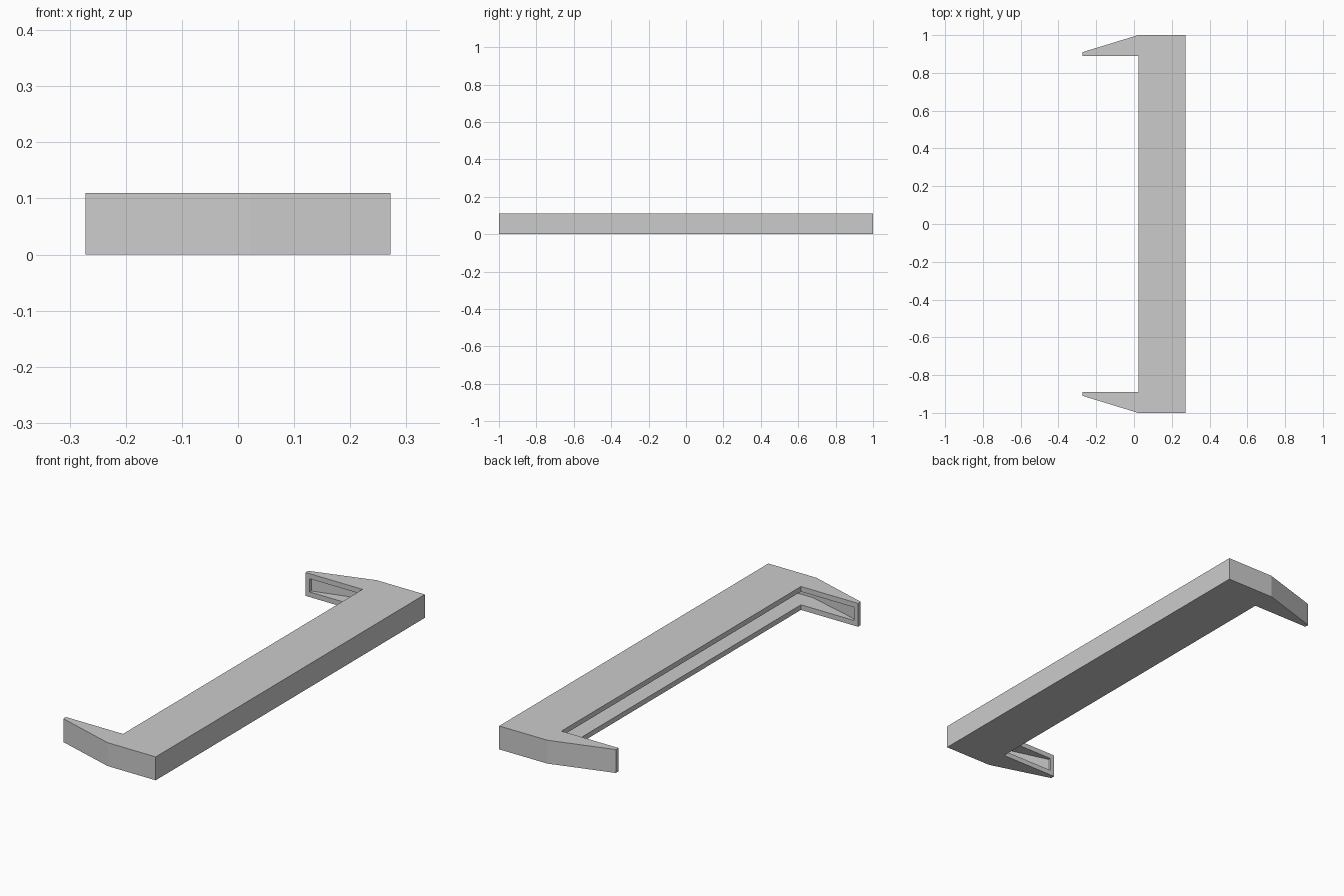
import bpy, bmesh

if "Cube" in bpy.data.objects:
    bpy.data.objects.remove(bpy.data.objects["Cube"])

def prism(name, half, z0, z1):
    """Extrude a profile given by its +y half, mirrored to -y."""
    outline = half + [(x, -y) for x, y in reversed(half)]
    bm = bmesh.new()
    face = bm.faces.new([bm.verts.new((x, y, z0)) for x, y in outline])
    ext = bmesh.ops.extrude_face_region(bm, geom=[face])
    top = [v for v in ext["geom"] if isinstance(v, bmesh.types.BMVert)]
    bmesh.ops.translate(bm, verts=top, vec=(0, 0, z1 - z0))
    bmesh.ops.recalc_face_normals(bm, faces=bm.faces)
    mesh = bpy.data.meshes.new(name)
    bm.to_mesh(mesh)
    bm.free()
    ob = bpy.data.objects.new(name, mesh)
    bpy.context.collection.objects.link(ob)
    return ob

# Bracket: long bar with a tapered arm at each end
bracket = prism("channel_bracket",
                [(0.272, 1.0), (0.022, 1.0), (-0.272, 0.91),
                 (-0.272, 0.89), (0.025, 0.89)], 0, 0.11)

# Hollow inside, open towards the inner faces of bar and arms
cutter = prism("hollow_cutter",
               [(0.25, 0.978), (0.025, 0.978), (-0.25, 0.902)], 0.024, 0.086)
cutter.hide_render = True
cutter.hide_set(True)

mod = bracket.modifiers.new("hollow", 'BOOLEAN')
mod.operation = 'DIFFERENCE'
mod.solver = 'EXACT'
mod.object = cutter
